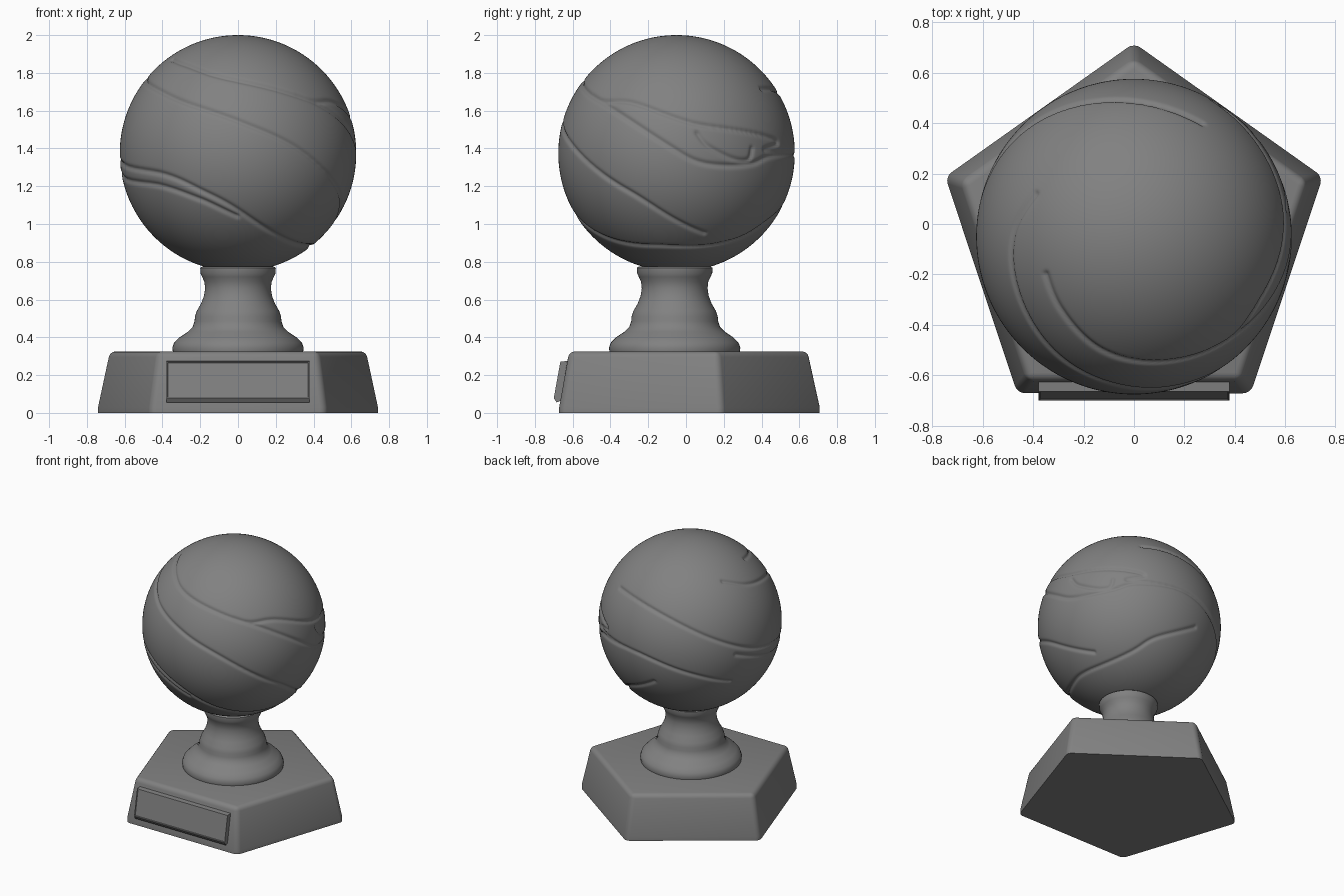
import bpy, bmesh, math
from mathutils import Vector, kdtree

if "Cube" in bpy.data.objects:
    bpy.data.objects.remove(bpy.data.objects["Cube"])

RADIUS = 0.626
CENTRE = Vector((0, -0.05, 1.374))

grey = bpy.data.materials.new("dark grey")
grey.diffuse_color = (0.22, 0.22, 0.22, 1)
grey.use_nodes = True
grey.node_tree.nodes["Principled BSDF"].inputs["Base Color"].default_value = grey.diffuse_color


def finish(name, bm, angle=40):
    """Turn a bmesh into a named, shaded object."""
    bmesh.ops.recalc_face_normals(bm, faces=bm.faces)
    mesh = bpy.data.meshes.new(name)
    bm.to_mesh(mesh)
    bm.free()
    obj = bpy.data.objects.new(name, mesh)
    bpy.context.collection.objects.link(obj)
    mesh.materials.append(grey)
    bpy.ops.object.select_all(action='DESELECT')
    obj.select_set(True)
    bpy.context.view_layer.objects.active = obj
    bpy.ops.object.shade_smooth_by_angle(angle=math.radians(angle))
    return obj


def loft(bm, rings):
    """Skin closed rings of equal length and cap both ends."""
    rows = [[bm.verts.new(p) for p in ring] for ring in rings]
    n = len(rows[0])
    for a, b in zip(rows, rows[1:]):
        for i in range(n):
            bm.faces.new((a[i], a[(i + 1) % n], b[(i + 1) % n], b[i]))
    bm.faces.new(rows[0])
    bm.faces.new(rows[-1])
    return rows


def ring(r, z, n, y=-0.05, start=90, sx=1.0):
    return [(sx * r * math.cos(math.radians(start + 360 * i / n)),
             y + r * math.sin(math.radians(start + 360 * i / n)), z) for i in range(n)]


# Pentagonal base: short lip, sloped sides, softened corners and top rim
bm = bmesh.new()
rows = loft(bm, [ring(r, z, 5, sx=1.025) for r, z in ((0.768, 0), (0.768, 0.03), (0.703, 0.325))])
top = set(rows[2])
edges = [e for e in bm.edges if abs(e.verts[0].co.z - e.verts[1].co.z) > 0.01
         or all(v in top for v in e.verts)]
bmesh.ops.bevel(bm, geom=edges, offset=0.03, segments=4, profile=0.5, affect='EDGES')
finish("pentagon_base", bm, 50)

# Turned pedestal
profile = [(0.33, 0.315), (0.345, 0.325), (0.348, 0.345), (0.338, 0.372), (0.31, 0.40),
           (0.265, 0.43), (0.24, 0.455), (0.23, 0.485), (0.228, 0.51), (0.218, 0.54),
           (0.195, 0.58), (0.18, 0.62), (0.174, 0.66), (0.178, 0.695), (0.19, 0.72),
           (0.199, 0.74), (0.2, 0.768), (0.19, 0.775)]
bm = bmesh.new()
loft(bm, [ring(r, z, 64, y=-0.06) for r, z in profile])
finish("pedestal", bm)

# Name plate on the front, leaning with the base side
bm = bmesh.new()
section = [(-0.62, 0.275), (-0.665, 0.272), (-0.70, 0.078), (-0.685, 0.055), (-0.65, 0.07)]
loft(bm, [[(x, y, z) for y, z in section] for x in (-0.378, 0.378)])
bmesh.ops.recalc_face_normals(bm, faces=bm.faces)
front = [f for f in bm.faces if f.normal.y < -0.9]
bmesh.ops.inset_region(bm, faces=front, thickness=0.008, depth=0)
bmesh.ops.inset_region(bm, faces=front, thickness=0.002, depth=-0.004)
finish("front_plate", bm, 25)


# Grooves, drawn as strokes on the ball seen from a given azimuth and elevation
def on_ball(az, el, u, v):
    a, e = math.radians(az), math.radians(el)
    right = Vector((-math.sin(a), math.cos(a), 0))
    to_eye = Vector((math.cos(e) * math.cos(a), math.cos(e) * math.sin(a), math.sin(e)))
    up = to_eye.cross(right)
    w = math.sqrt(max(0.0, 1 - u * u - v * v))
    return (right * u + up * v + to_eye * w).normalized()


def front_pt(x, z): return on_ball(-90, 0, x / RADIUS, (z - CENTRE.z) / RADIUS)
def right_pt(y, z): return on_ball(0, 0, (y - CENTRE.y) / RADIUS, (z - CENTRE.z) / RADIUS)
def top_pt(x, y): return Vector((x, y - CENTRE.y, math.sqrt(
    max(0, RADIUS ** 2 - x * x - (y - CENTRE.y) ** 2)))).normalized()
def back_left_pt(u, v): return on_ball(125, 25, u, v)
def back_right_pt(u, v): return on_ball(55, -25, u, v)


strokes = [
    # upper spiral, round the right side to the back
    [top_pt(-0.35, -0.20), top_pt(-0.29, -0.34), top_pt(-0.13, -0.50), top_pt(0.1, -0.55),
     top_pt(0.38, -0.46), right_pt(-0.3, 1.645), right_pt(0.05, 1.53), right_pt(0.48, 1.44),
     back_left_pt(-0.97, -0.08), back_left_pt(-0.55, -0.37), back_left_pt(0, -0.59),
     back_left_pt(0.44, -0.67)],
    # branch under the upper spiral
    [right_pt(-0.5, 1.68), right_pt(-0.3, 1.55), right_pt(-0.1, 1.42), right_pt(0.05, 1.335),
     right_pt(0.2, 1.31), right_pt(0.35, 1.32), right_pt(0.45, 1.36), right_pt(0.565, 1.375)],
    # small hook on the right side
    [right_pt(0.06, 1.48), right_pt(0.12, 1.41), right_pt(0.25, 1.345), right_pt(0.33, 1.34),
     right_pt(0.35, 1.4)],
    # middle spiral
    [top_pt(-0.39, 0.12), top_pt(-0.48, -0.04), top_pt(-0.47, -0.25), front_pt(-0.3, 1.65),
     front_pt(0, 1.545), front_pt(0.3, 1.41), right_pt(-0.38, 1.22), right_pt(-0.2, 1.11),
     right_pt(0.1, 0.95)],
    # back and lower spiral
    [top_pt(0.27, 0.4), back_left_pt(-0.33, 0.07), back_left_pt(0.22, -0.2),
     back_left_pt(0.66, -0.31), front_pt(-0.6, 1.31), front_pt(-0.4, 1.265), front_pt(-0.2, 1.18),
     front_pt(0.02, 1.06), front_pt(0.33, 0.89), right_pt(-0.05, 0.88), right_pt(0.3, 0.93),
     back_right_pt(0.23, -0.18), back_right_pt(0.67, -0.03)],
    # lower edge of the left band
    [back_left_pt(0.5, -0.38), back_left_pt(0.85, -0.38), front_pt(-0.6, 1.24),
     front_pt(-0.42, 1.205), front_pt(-0.2, 1.13), front_pt(0.0, 1.04)],
]


def smooth_path(pts, steps=50):
    """Catmull-Rom samples pushed out to the unit ball."""
    pts = [pts[0]] + pts + [pts[-1]]
    for a, b, c, d in zip(pts, pts[1:], pts[2:], pts[3:]):
        for i in range(steps):
            t = i / steps
            p = (2 * b + (c - a) * t + (2 * a - 5 * b + 4 * c - d) * t * t
                 + (3 * b - a - 3 * c + d) * t ** 3)
            yield p.normalized()


samples = [p for s in strokes for p in smooth_path(s)]
tree = kdtree.KDTree(len(samples))
for i, p in enumerate(samples):
    tree.insert(p * RADIUS, i)
tree.balance()

# Ball with the grooves pressed in
bm = bmesh.new()
bmesh.ops.create_uvsphere(bm, u_segments=420, v_segments=210, radius=RADIUS)
for v in bm.verts:
    gap = tree.find(v.co)[2]
    depth = 0.011 * math.exp(-(gap / 0.012) ** 2)
    v.co = v.co * (1 - depth / RADIUS) + CENTRE
finish("grooved_ball", bm, 80)
